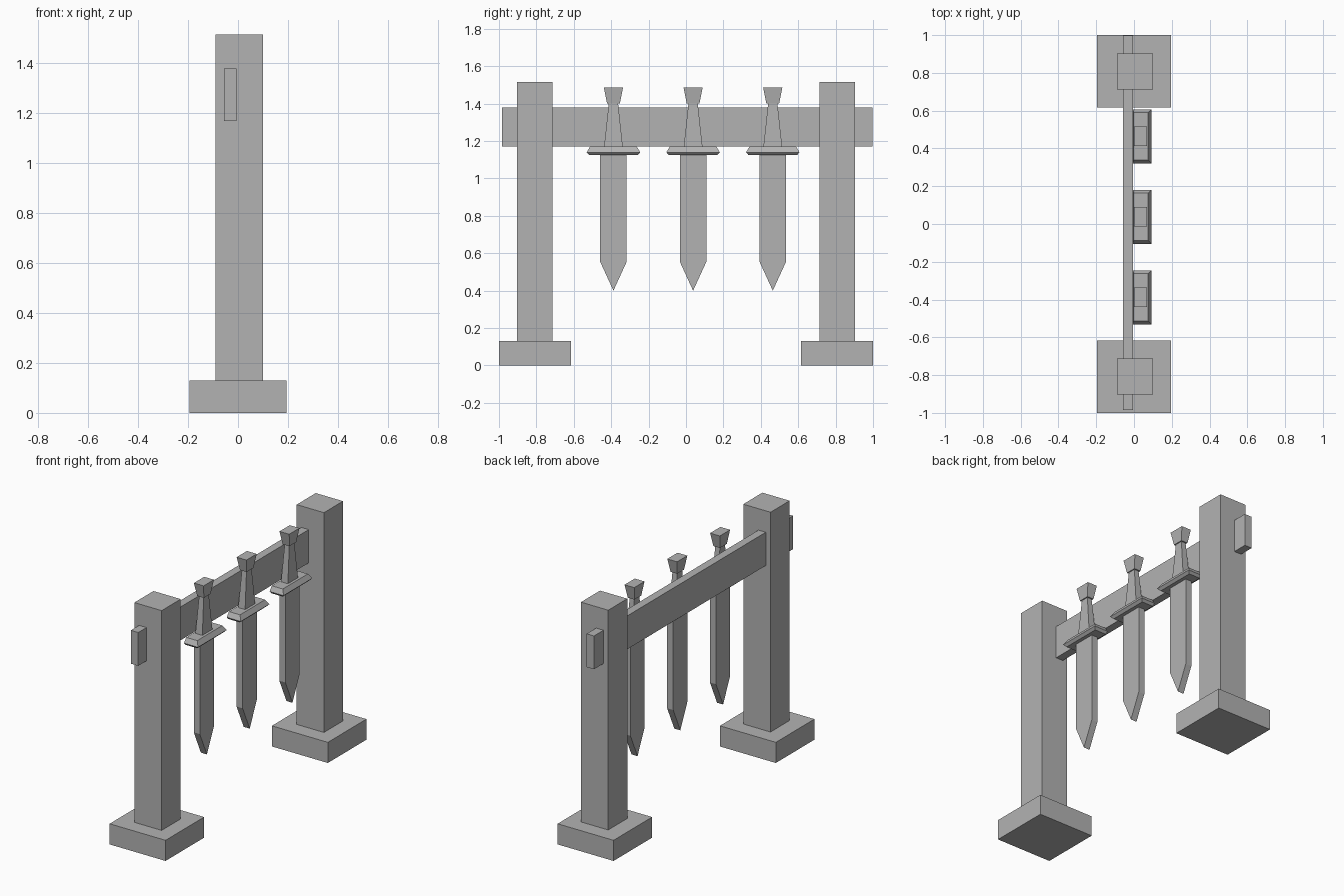
import bpy

cube = bpy.data.objects.get("Cube")
if cube:
    bpy.data.objects.remove(cube, do_unlink=True)

grey = bpy.data.materials.new("plain_grey")
grey.use_nodes = True
grey.diffuse_color = (0.45, 0.45, 0.45, 1)
grey.node_tree.nodes["Principled BSDF"].inputs["Base Color"].default_value = (0.45, 0.45, 0.45, 1)


def loft(name, sections, y=0.0):
    """Stack of rectangles, each (x min, x max, y min, y max, z), top to bottom."""
    verts, faces = [], []
    for x0, x1, y0, y1, z in sections:
        verts += [(x0, y0 + y, z), (x1, y0 + y, z), (x1, y1 + y, z), (x0, y1 + y, z)]
    for s in range(len(sections) - 1):
        for i in range(4):
            a, b = s * 4 + i, s * 4 + (i + 1) % 4
            faces.append((a, a + 4, b + 4, b))
    last = len(verts) - 4
    faces += [(0, 1, 2, 3), (last + 3, last + 2, last + 1, last)]
    mesh = bpy.data.meshes.new(name)
    mesh.from_pydata(verts, [], faces)
    mesh.materials.append(grey)
    obj = bpy.data.objects.new(name, mesh)
    bpy.context.collection.objects.link(obj)
    return obj


def box(name, x0, x1, y0, y1, z0, z1):
    return loft(name, [(x0, x1, y0, y1, z1), (x0, x1, y0, y1, z0)])


def blade(name, y, x0=0.013, x1=0.055):
    """Flat blade with a pointed tip, extruded through its thickness."""
    outline = [(-0.071, 1.14), (-0.071, 0.555), (0, 0.4), (0.071, 0.555), (0.071, 1.14)]
    n = len(outline)
    verts = [(x, y + dy, z) for x in (x0, x1) for dy, z in outline]
    faces = [tuple(reversed(range(n))), tuple(range(n, 2 * n))]
    faces += [(i, (i + 1) % n, n + (i + 1) % n, n + i) for i in range(n)]
    mesh = bpy.data.meshes.new(name)
    mesh.from_pydata(verts, [], faces)
    mesh.materials.append(grey)
    bpy.context.collection.objects.link(bpy.data.objects.new(name, mesh))


# Posts on square footings
for end, y in (("front", -0.808), ("back", 0.808)):
    box(end + "_footing", -0.195, 0.195, y - 0.192, y + 0.192, 0, 0.13)
    box(end + "_post", -0.09, 0.1, y - 0.095, y + 0.095, 0.13, 1.515)

# Crossbeam through both posts
box("crossbeam", -0.057, -0.006, -0.985, 0.998, 1.17, 1.38)

# Three hanging swords
for side, y in (("front", -0.388), ("middle", 0.038), ("back", 0.464)):
    blade(side + "_sword_blade", y)
    loft(side + "_sword_guard", [(-0.002, 0.075, -0.125, 0.125, 1.17),
                                 (-0.005, 0.093, -0.143, 0.143, 1.14),
                                 (-0.002, 0.078, -0.13, 0.13, 1.125)], y)
    loft(side + "_sword_grip", [(0.018, 0.05, -0.025, 0.025, 1.4),
                                (0.01, 0.058, -0.05, 0.05, 1.17)], y)
    loft(side + "_sword_pommel", [(0, 0.068, -0.051, 0.051, 1.485),
                                  (0.011, 0.057, -0.034, 0.034, 1.4)], y)
